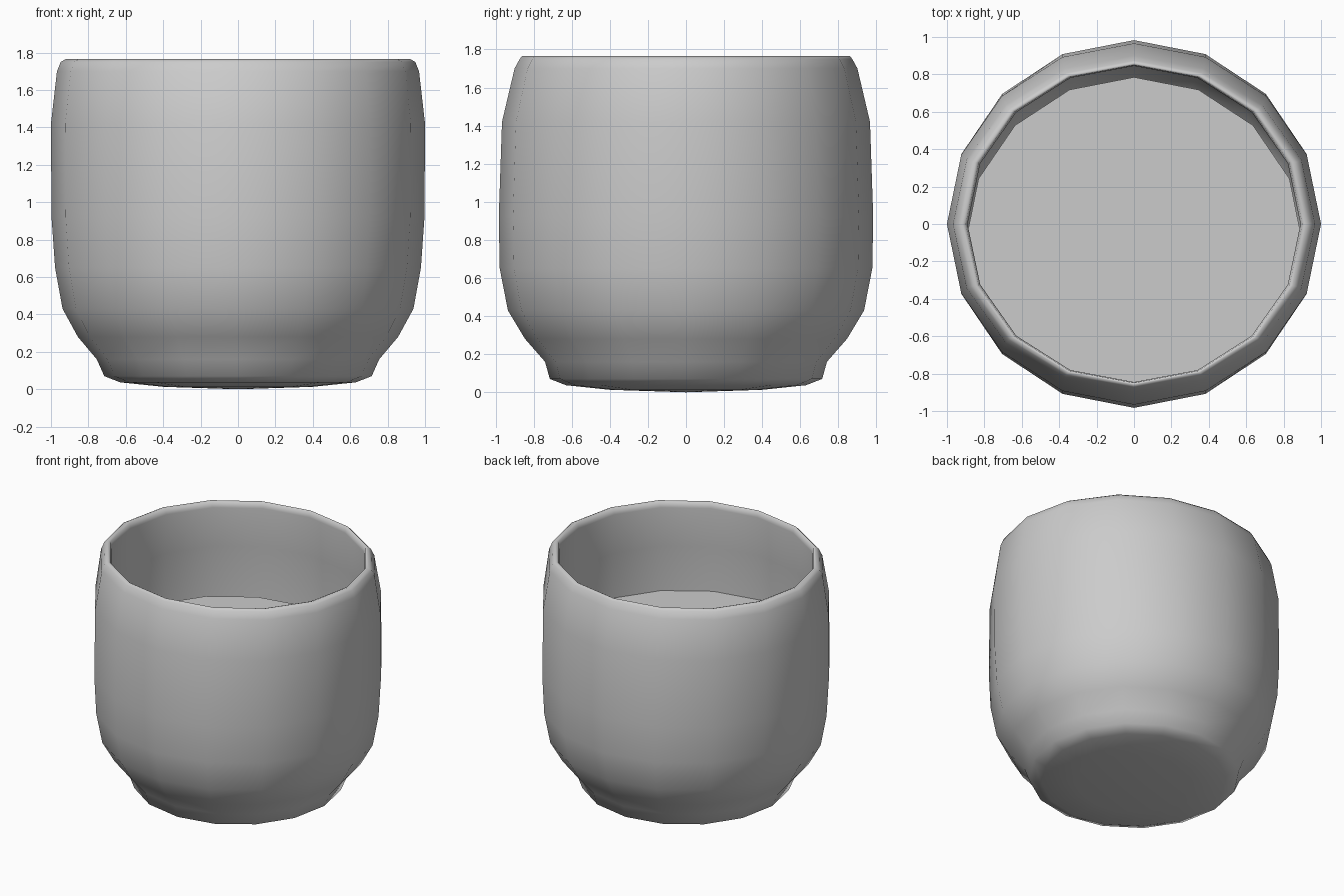
import bpy, bmesh
from math import cos, sin, pi

if "Cube" in bpy.data.objects:
    bpy.data.objects.remove(bpy.data.objects["Cube"])

SIDES = 16

def ring(bm, rx, ry, z, y=0.0):
    return [bm.verts.new((rx * cos(2 * pi * i / SIDES), y + ry * sin(2 * pi * i / SIDES), z))
            for i in range(SIDES)]

def bridge(bm, a, b):
    for i in range(SIDES):
        j = (i + 1) % SIDES
        bm.faces.new((a[i], a[j], b[j], b[i]))

def fan(bm, loop, z, flip=False):
    c = bm.verts.new((0, 0, z))
    for i in range(SIDES):
        j = (i + 1) % SIDES
        bm.faces.new((loop[j], loop[i], c) if flip else (loop[i], loop[j], c))

def finish(bm, name, smooth):
    me = bpy.data.meshes.new(name)
    bm.to_mesh(me)
    bm.free()
    for p in me.polygons:
        p.use_smooth = smooth
    ob = bpy.data.objects.new(name, me)
    bpy.context.collection.objects.link(ob)
    return ob

# Cup wall: (x radius, y radius, height), from underside, up the outside, over the rim, down the inside
profile = [
    (0.40, 0.40, 0.013), (0.63, 0.63, 0.037), (0.715, 0.715, 0.07),
    (0.755, 0.74, 0.16), (0.856, 0.845, 0.28), (0.938, 0.935, 0.43),
    (0.978, 0.978, 0.65), (0.997, 0.983, 0.92), (1.00, 0.966, 1.42),
    (0.968, 0.90, 1.70), (0.948, 0.873, 1.75), (0.92, 0.86, 1.766),
    (0.90, 0.85, 1.76), (0.89, 0.845, 1.72),
    (0.91, 0.875, 1.42), (0.92, 0.90, 0.92), (0.90, 0.89, 0.65),
    (0.85, 0.84, 0.43), (0.68, 0.67, 0.20),
]
bm = bmesh.new()
loops = [ring(bm, *p) for p in profile]
for a, b in zip(loops, loops[1:]):
    bridge(bm, a, b)
fan(bm, loops[0], 0.0, flip=True)
fan(bm, loops[-1], 0.14)
finish(bm, "cup", True)

# Level surface of the contents, set slightly towards the front
bm = bmesh.new()
bm.faces.new(ring(bm, 0.90, 0.88, 1.08, y=-0.095))
finish(bm, "drink_surface", False)
